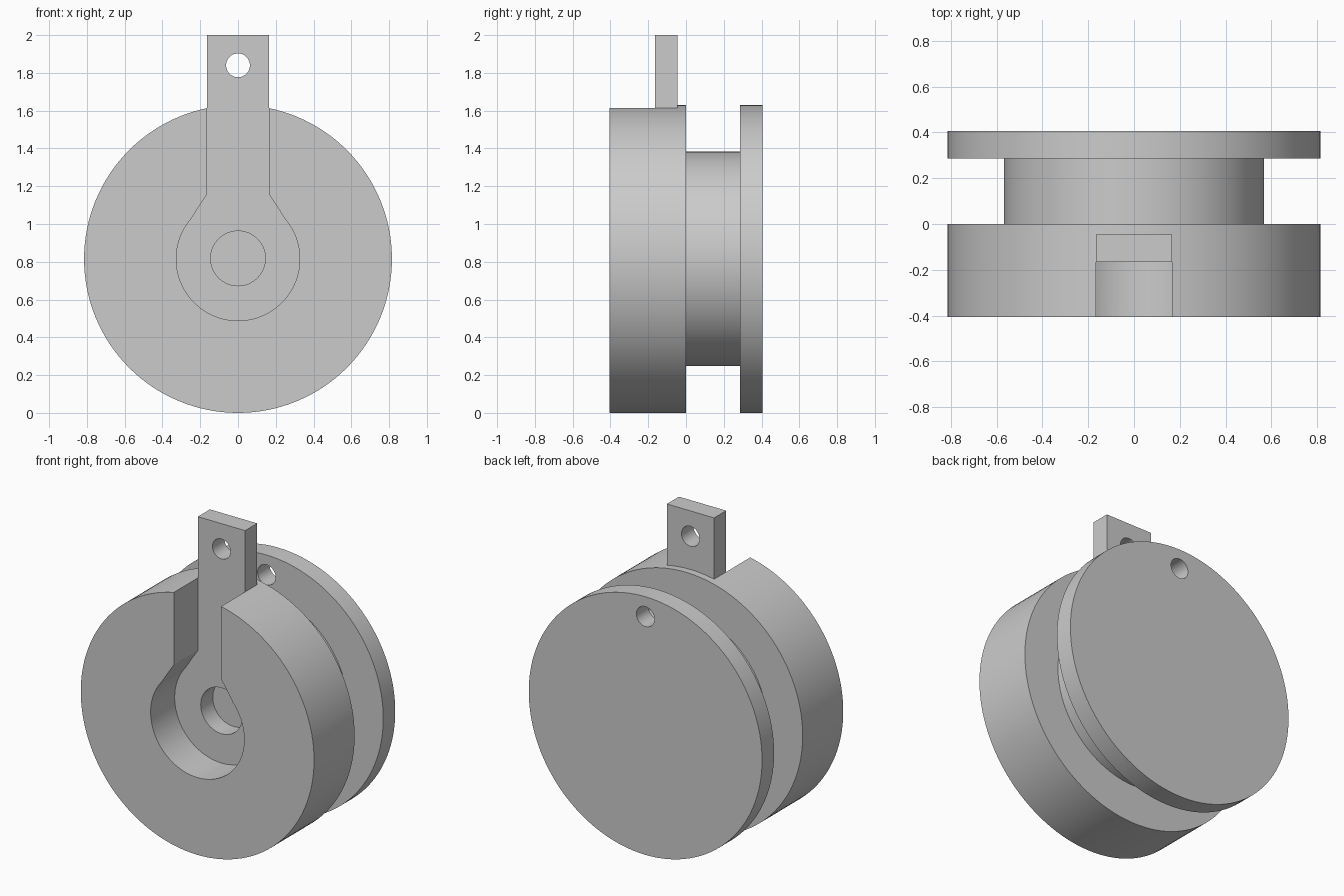
import bpy, bmesh, math
from mathutils import Matrix, Vector

cube = bpy.data.objects.get("Cube")
if cube:
    bpy.data.objects.remove(cube)

AXLE_Z = 0.815
RADIUS = 0.815

grey = bpy.data.materials.new("plain grey")
grey.use_nodes = True
grey.diffuse_color = (0.6, 0.6, 0.6, 1)
grey.node_tree.nodes["Principled BSDF"].inputs["Base Color"].default_value = (0.6, 0.6, 0.6, 1)


def add_object(name, bm):
    bmesh.ops.recalc_face_normals(bm, faces=bm.faces)
    mesh = bpy.data.meshes.new(name)
    bm.to_mesh(mesh)
    bm.free()
    obj = bpy.data.objects.new(name, mesh)
    bpy.context.collection.objects.link(obj)
    mesh.materials.append(grey)
    return obj


def prism(name, outline, y0, y1):
    """Extrude an (x, z) outline along y."""
    bm = bmesh.new()
    face = bm.faces.new([bm.verts.new((x, y0, z)) for x, z in outline])
    new = bmesh.ops.extrude_face_region(bm, geom=[face])["geom"]
    verts = [v for v in new if isinstance(v, bmesh.types.BMVert)]
    bmesh.ops.translate(bm, verts=verts, vec=(0, y1 - y0, 0))
    return add_object(name, bm)


def circle(radius, z, steps=64):
    turn = 2 * math.pi / steps
    return [(radius * math.cos(i * turn), z + radius * math.sin(i * turn)) for i in range(steps)]


def cut(obj, cutter):
    mod = obj.modifiers.new("cut", "BOOLEAN")
    mod.operation = "DIFFERENCE"
    mod.solver = "EXACT"
    mod.object = cutter
    bpy.context.view_layer.objects.active = obj
    bpy.ops.object.modifier_apply(modifier=mod.name)
    bpy.data.objects.remove(cutter)


def keyhole(top):
    """Round eye with flared shoulders leading into a straight stem."""
    stem = [(0.165, top), (0.165, 1.155), (0.212, 1.085)]
    start, end = math.radians(41), math.radians(-221)
    arc = [(0.327 * math.cos(a), AXLE_Z + 0.327 * math.sin(a))
           for a in (start + (end - start) * i / 60 for i in range(61))]
    return stem + arc + [(-x, z) for x, z in reversed(stem)]


# Spool: thick front disc, hub and thin back flange, turned around the axle
profile = [(0, -0.405), (RADIUS, -0.405), (RADIUS, 0), (0.568, 0),
           (0.568, 0.285), (RADIUS, 0.285), (RADIUS, 0.405), (0, 0.405)]
bm = bmesh.new()
points = [bm.verts.new((r, y, AXLE_Z)) for r, y in profile]
edges = [bm.edges.new(pair) for pair in zip(points, points[1:])]
bmesh.ops.spin(bm, geom=points + edges, cent=(0, 0, AXLE_Z), axis=(0, 1, 0),
               angle=2 * math.pi, steps=128)
bmesh.ops.remove_doubles(bm, verts=bm.verts, dist=0.0001)
spool = add_object("spool", bm)

# Keyhole pocket in the front and cord hole in the flange
cut(spool, prism("pocket_cutter", keyhole(2.1), -0.6, -0.045))
cut(spool, prism("cord_hole_cutter", circle(0.063, 1.505, 48), 0.2, 0.5))

# Lever set in the pocket, with a centre bore and a tab hole
lever = prism("lever", keyhole(2.0), -0.165, -0.045)
cut(lever, prism("bore_cutter", circle(0.145, AXLE_Z + 0.003), -0.3, 0.1))
cut(lever, prism("tab_hole_cutter", circle(0.063, 1.84, 48), -0.3, 0.1))

# Smooth the round walls, keep the rims sharp
for obj in (spool, lever):
    bpy.ops.object.select_all(action="DESELECT")
    obj.select_set(True)
    bpy.context.view_layer.objects.active = obj
    bpy.ops.object.shade_smooth_by_angle(angle=math.radians(25))
